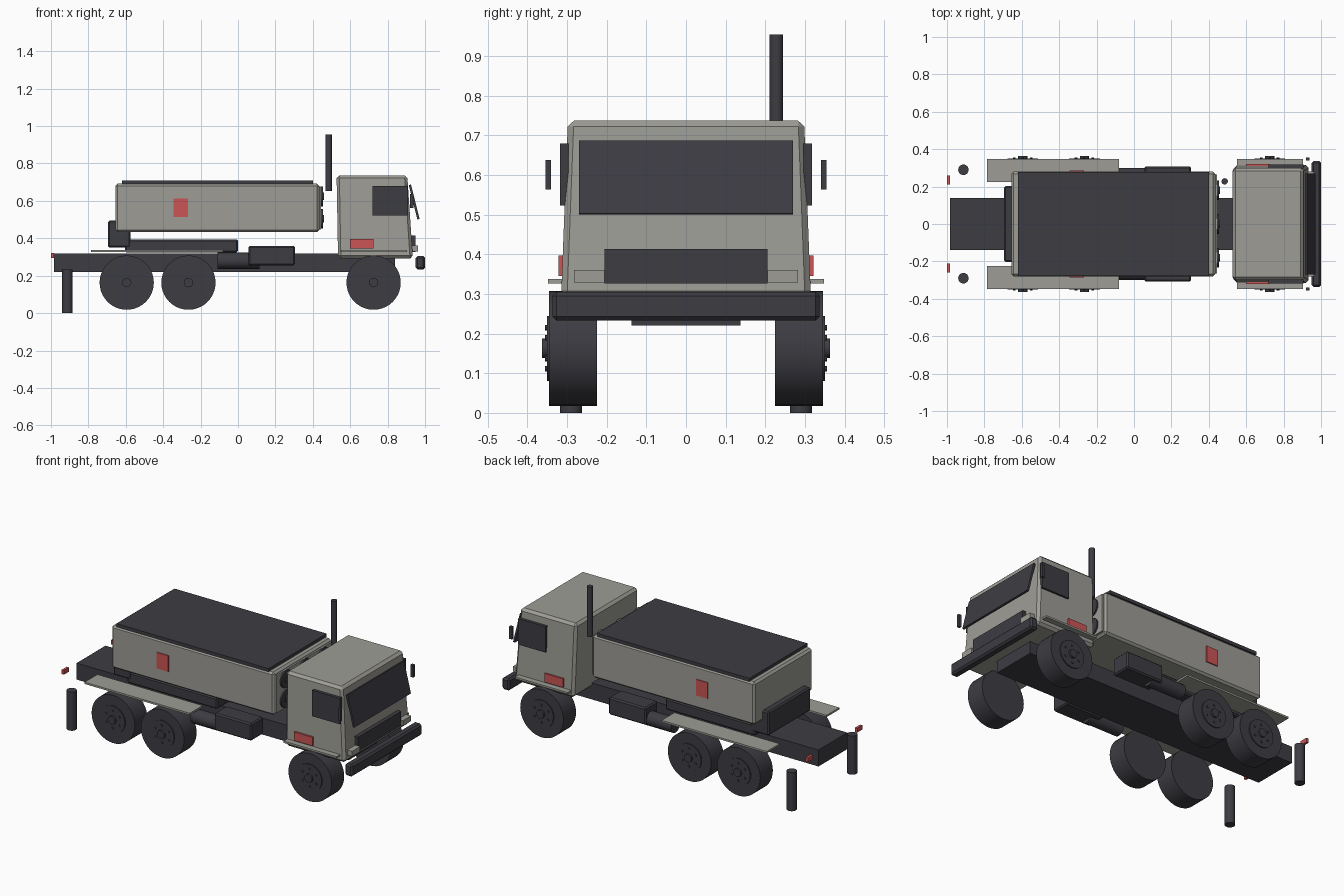
import bpy, bmesh, math
from mathutils import Matrix

if "Cube" in bpy.data.objects:
    bpy.data.objects.remove(bpy.data.objects["Cube"])


def material(name, rgb):
    m = bpy.data.materials.new(name)
    m.diffuse_color = (*rgb, 1)
    m.use_nodes = True
    m.node_tree.nodes["Principled BSDF"].inputs["Base Color"].default_value = m.diffuse_color
    return m


GREY = material("warm_grey", (0.34, 0.335, 0.305))
DARK = material("charcoal", (0.047, 0.045, 0.055))
RED = material("marker_red", (0.60, 0.09, 0.09))


def finish(name, bm, mat, bevel=0.0, smooth=False):
    me = bpy.data.meshes.new(name)
    bmesh.ops.recalc_face_normals(bm, faces=bm.faces)
    bm.to_mesh(me)
    bm.free()
    me.materials.append(mat)
    ob = bpy.data.objects.new(name, me)
    bpy.context.collection.objects.link(ob)
    if bevel:
        mod = ob.modifiers.new("bevel", 'BEVEL')
        mod.width = bevel
        mod.segments = 1
    if smooth:
        bpy.ops.object.select_all(action='DESELECT')
        ob.select_set(True)
        bpy.context.view_layer.objects.active = ob
        bpy.ops.object.shade_smooth_by_angle(angle=math.radians(35))
    return ob


def box(name, x, y, z, mat, bevel=0.0):
    """Box from (min, max) ranges on each axis."""
    bm = bmesh.new()
    bmesh.ops.create_cube(bm, size=1)
    for v in bm.verts:
        for i, (a, b) in enumerate((x, y, z)):
            v.co[i] = b if v.co[i] > 0 else a
    return finish(name, bm, mat, bevel)


def add_cylinder(bm, centre, radius, length, axis, sides):
    rot = {'X': Matrix.Rotation(math.pi / 2, 4, 'Y'),
           'Y': Matrix.Rotation(math.pi / 2, 4, 'X'),
           'Z': Matrix.Identity(4)}[axis]
    bmesh.ops.create_cone(bm, cap_ends=True, segments=sides, radius1=radius, radius2=radius,
                          depth=length, matrix=Matrix.Translation(centre) @ rot)


def cylinder(name, centre, radius, length, axis, mat, sides=24):
    bm = bmesh.new()
    add_cylinder(bm, centre, radius, length, axis, sides)
    return finish(name, bm, mat, smooth=True)


def side_range(s, a, b):
    return tuple(sorted((s * a, s * b)))


# Chassis and bumper
box("chassis", (-0.985, 0.84), (-0.138, 0.138), (0.22, 0.32), DARK)
box("front_bumper", (0.95, 1.0), (-0.337, 0.337), (0.233, 0.305), DARK, 0.01)

# Cab: sides lean inward and the front leans back toward the roof
bm = bmesh.new()
bmesh.ops.create_cube(bm, size=1)
for v in bm.verts:
    top = v.co.z > 0
    v.co.y = math.copysign(0.298 if top else 0.315, v.co.y)
    v.co.x = (0.905 if top else 0.935) if v.co.x > 0 else (0.527 if top else 0.535)
    v.co.z = 0.737 if top else 0.292
finish("cab", bm, GREY, 0.015)

# Windscreen, tilted outward at its lower edge
screen = box("windscreen", (-0.006, 0.006), (-0.27, 0.27), (-0.095, 0.095), DARK)
screen.location = (0.942, 0, 0.594)
screen.rotation_euler = (0, -0.245, 0)
box("grille", (0.915, 0.95), (-0.206, 0.206), (0.327, 0.414), DARK)

# Cargo container, lid and cooling fans
box("container", (-0.655, 0.435), (-0.28, 0.28), (0.433, 0.692), GREY, 0.012)
box("container_lid", (-0.62, 0.40), (-0.278, 0.278), (0.69, 0.71), DARK)
box("container_end_panel", (0.43, 0.445), (-0.265, 0.265), (0.448, 0.677), GREY)
for y in (-0.18, 0, 0.18):
    for z in (0.505, 0.624):
        cylinder("cooling_fan", (0.447, y, z), 0.053, 0.014, 'X', DARK)
        cylinder("fan_hub", (0.452, y, z), 0.02, 0.014, 'X', DARK, 12)

# Container mount, rear equipment box and exhaust
box("subframe", (-0.605, 0.0), (-0.20, 0.20), (0.325, 0.394), DARK, 0.008)
box("rear_equipment_box", (-0.695, -0.575), (-0.202, 0.202), (0.35, 0.495), DARK, 0.008)
cylinder("exhaust_stack", (0.485, 0.228, 0.804), 0.017, 0.302, 'Z', DARK, 16)

for s in (-1, 1):
    # Cab side details
    box("side_window", (0.72, 0.905), side_range(s, 0.297, 0.318), (0.523, 0.68), DARK)
    box("mirror", (0.919, 0.937), side_range(s, 0.34, 0.355), (0.563, 0.638), DARK)
    box("headlight", (0.92, 0.963), side_range(s, 0.205, 0.282), (0.329, 0.361), GREY)
    box("cab_marker", (0.60, 0.725), side_range(s, 0.305, 0.322), (0.345, 0.397), RED)
    box("front_fender", (0.55, 0.903), side_range(s, 0.23, 0.348), (0.327, 0.338), GREY)
    # Chassis side details
    box("rear_fender", (-0.785, -0.08), side_range(s, 0.225, 0.348), (0.327, 0.338), GREY)
    box("fuel_tank", (0.055, 0.305), side_range(s, 0.19, 0.308), (0.255, 0.36), DARK, 0.008)
    cylinder("air_tank", (0.003, s * 0.257, 0.28), 0.043, 0.226, 'X', DARK)
    box("container_marker", (-0.345, -0.268), side_range(s, 0.275, 0.286), (0.515, 0.612), RED)
    # Rear posts and lights
    cylinder("rear_post", (-0.912, s * 0.29, 0.117), 0.028, 0.234, 'Z', DARK)
    box("tail_light", (-1.0, -0.985), side_range(s, 0.212, 0.26), (0.296, 0.322), RED)
    # Wheels with rim, hub and bolts
    for x in (-0.595, -0.265, 0.725):
        cylinder("tyre", (x, s * 0.285, 0.163), 0.145, 0.12, 'Y', DARK, 40)
        bm = bmesh.new()
        add_cylinder(bm, (x, s * 0.34, 0.163), 0.082, 0.022, 'Y', 32)
        add_cylinder(bm, (x, s * 0.35, 0.163), 0.025, 0.026, 'Y', 16)
        for i in range(6):
            a = math.pi / 2 + i * math.pi / 3
            add_cylinder(bm, (x + 0.052 * math.cos(a), s * 0.348, 0.163 + 0.052 * math.sin(a)),
                         0.007, 0.016, 'Y', 8)
        finish("wheel_rim", bm, DARK, smooth=True)
